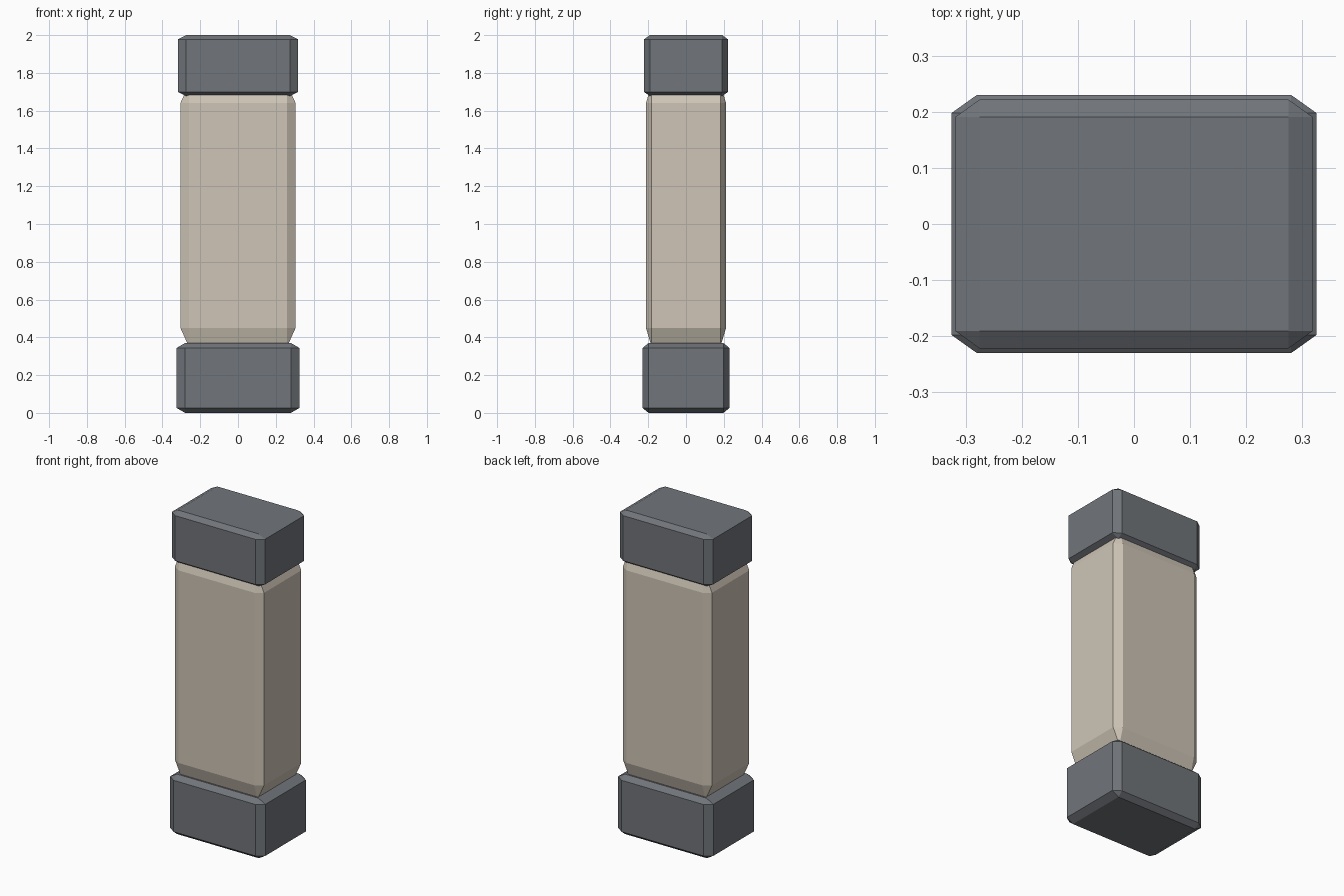
import bpy
import bmesh

cube = bpy.data.objects.get("Cube")
if cube:
    bpy.data.objects.remove(cube, do_unlink=True)


def material(name, rgb):
    mat = bpy.data.materials.new(name)
    mat.use_nodes = True
    colour = (*rgb, 1.0)
    mat.diffuse_color = colour
    mat.node_tree.nodes["Principled BSDF"].inputs["Base Color"].default_value = colour
    return mat


def chamfered_block(name, half_x, half_y, bottom, top, chamfer, mat):
    """Box with every edge cut flat; chamfer gives the cut along x, y and z."""
    outer = (half_x, half_y, (top - bottom) / 2)
    inner = [o - c for o, c in zip(outer, chamfer)]
    bm = bmesh.new()
    # Each corner becomes three points, one on each neighbouring face
    for sx in (-1, 1):
        for sy in (-1, 1):
            for sz in (-1, 1):
                for axis in range(3):
                    p = [outer[i] if i == axis else inner[i] for i in range(3)]
                    bm.verts.new((sx * p[0], sy * p[1], sz * p[2]))
    hull = bmesh.ops.convex_hull(bm, input=bm.verts)
    bmesh.ops.dissolve_limit(bm, angle_limit=0.01, verts=bm.verts, edges=bm.edges)
    bmesh.ops.recalc_face_normals(bm, faces=bm.faces)
    mesh = bpy.data.meshes.new(name)
    bm.to_mesh(mesh)
    bm.free()
    mesh.materials.append(mat)
    obj = bpy.data.objects.new(name, mesh)
    obj.location.z = (top + bottom) / 2
    bpy.context.collection.objects.link(obj)
    return obj


grey = material("slate grey", (0.165, 0.178, 0.195))
cream = material("warm cream", (0.62, 0.56, 0.47))

# Foot, column and cap
chamfered_block("base_block", 0.325, 0.23, 0.0, 0.37, (0.045, 0.032, 0.026), grey)
chamfered_block("column", 0.305, 0.212, 0.35, 1.74, (0.045, 0.03, 0.1), cream)
chamfered_block("top_cap", 0.318, 0.222, 1.677, 2.0, (0.043, 0.031, 0.022), grey)
